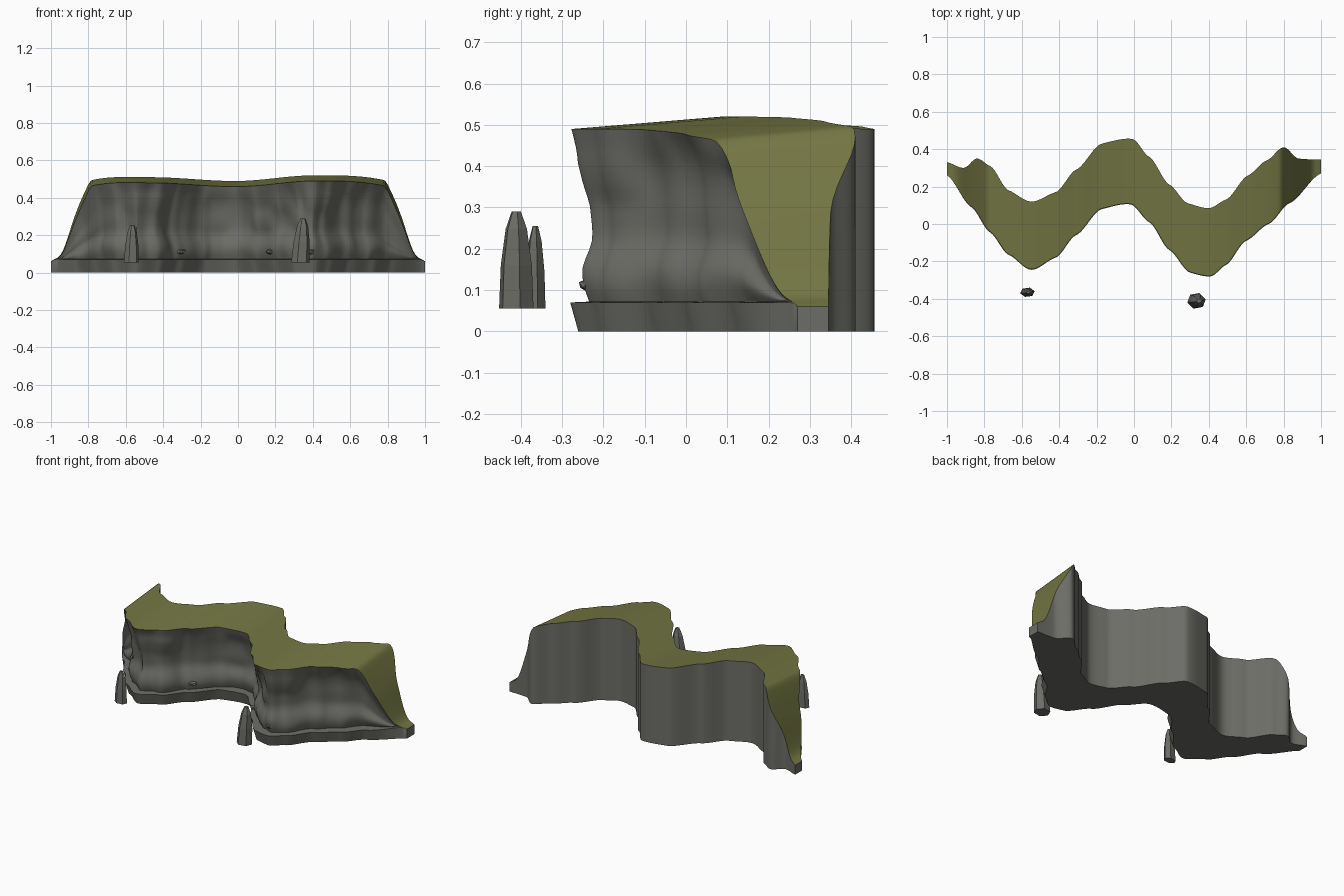
import bpy, bmesh, math, random
from mathutils import Vector

random.seed(7)
if "Cube" in bpy.data.objects:
    bpy.data.objects.remove(bpy.data.objects["Cube"])


def material(name, rgb):
    m = bpy.data.materials.new(name)
    m.use_nodes = True
    m.diffuse_color = (*rgb, 1)
    m.node_tree.nodes["Principled BSDF"].inputs["Base Color"].default_value = (*rgb, 1)
    return m


rock = material("grey rock", (0.15, 0.15, 0.135))
grass = material("olive grass", (0.17, 0.18, 0.055))


def curve(points, flow=1.0):
    """Smooth function through (position, value) points; low flow gives steps."""
    n = len(points) - 1

    def slope(i):
        a, b = points[max(i - 1, 0)], points[min(i + 1, n)]
        return flow * (b[1] - a[1]) / (b[0] - a[0])

    def value(x):
        i = 0
        while i < n - 1 and x > points[i + 1][0]:
            i += 1
        (x0, v0), (x1, v1) = points[i], points[i + 1]
        h = x1 - x0
        t = (x - x0) / h
        s = t * t * (3 - 2 * t)
        return (v0 + (v1 - v0) * s + h * slope(i) * t * (1 - t) ** 2
                - h * slope(i + 1) * t * t * (1 - t))
    return value


# Plan outlines, crest height and cliff profile
front = curve([(-1, .26), (-.87, .09), (-.77, -.045), (-.67, -.165), (-.55, -.245),
               (-.42, -.18), (-.31, -.06), (-.17, .08), (-.02, .105), (.08, .01),
               (.19, -.14), (.3, -.26), (.41, -.28), (.49, -.22), (.6, -.09),
               (.72, 0), (.83, .11), (1, .27)], .4)
back = curve([(-1, .33), (-.91, .3), (-.84, .35), (-.77, .31), (-.67, .18),
              (-.55, .12), (-.42, .17), (-.31, .29), (-.17, .43), (-.01, .455),
              (.08, .36), (.19, .21), (.29, .11), (.4, .085), (.49, .13),
              (.61, .26), (.71, .34), (.8, .41), (.88, .35), (1, .345)], .4)
crest = curve([(-1, .06), (-.94, .11), (-.87, .31), (-.82, .43), (-.78, .495),
               (-.45, .51), (0, .49), (.4, .52), (.78, .495), (.82, .43),
               (.87, .31), (.94, .11), (1, .06)])
inset = curve([(0, .05), (.1, .036), (.2, .035), (.35, .058), (.5, .055),
               (.7, .045), (.85, .028), (1, .003)])

# Weathering of the cliff face: upright ribs with a few soft ledges
COLS, ROWS = 20, 4
ribs = [random.uniform(-.014, .014) for c in range(COLS + 1)]
blocks = [[rib + random.uniform(-.011, .011) for r in range(ROWS + 1)] for rib in ribs]


def weathering(x, t):
    def cell(v, count, margin):
        i = min(int(v), count - 1)
        f = min(max((v - i - margin) / (1 - 2 * margin), 0), 1)
        return i, f * f * (3 - 2 * f)
    c, a = cell((x + 1) / 2 * COLS, COLS, .25)
    r, b = cell(t * ROWS, ROWS, .1)
    low = blocks[c][r] * (1 - a) + blocks[c + 1][r] * a
    high = blocks[c][r + 1] * (1 - a) + blocks[c + 1][r + 1] * a
    return (low * (1 - b) + high * b) * min(1, 5 * (1 - t))


STEPS, FACE, TOP = 180, 20, 4


def section(x):
    """Closed cross-section: base, face, top, back."""
    h = crest(x)
    fade = min(1, max(0, (h - .06) / .3))
    rim = h - .03 * fade
    base = min(.07, h - .004)
    e = .05
    a, b = max(x - e, -1), min(x + e, 1)
    tangent = Vector((b - a, front(b) - front(a))).normalized()
    normal = Vector((-tangent.y, tangent.x))

    def at(depth, z):
        p = Vector((x, front(x))) + normal * depth * fade
        return (p.x, p.y, z)

    pts = [at(.02, 0), at(0, base)]
    for i in range(FACE + 1):
        t = i / FACE
        pts.append(at(inset(t) + weathering(x, t), base + .002 + (rim - base - .002) * t))
    edge, rear = Vector(pts[-1]), Vector((x, back(x), h))
    pts += [tuple(edge.lerp(rear, i / TOP)) for i in range(1, TOP + 1)]
    return pts + [(x, back(x), 0)]


def finish(bm, name, mats, angle=None):
    bmesh.ops.recalc_face_normals(bm, faces=bm.faces[:])
    mesh = bpy.data.meshes.new(name)
    bm.to_mesh(mesh)
    bm.free()
    ob = bpy.data.objects.new(name, mesh)
    bpy.context.collection.objects.link(ob)
    for m in mats:
        mesh.materials.append(m)
    if angle:
        bpy.ops.object.select_all(action='DESELECT')
        ob.select_set(True)
        bpy.context.view_layer.objects.active = ob
        bpy.ops.object.shade_smooth_by_angle(angle=math.radians(angle))


def loft(bm, rings):
    rows = [[bm.verts.new(p) for p in ring] for ring in rings]
    n = len(rows[0])
    faces = []
    for a, b in zip(rows, rows[1:]):
        for j in range(n):
            k = (j + 1) % n
            faces.append((j, bm.faces.new((a[j], a[k], b[k], b[j]))))
    bm.faces.new(rows[0])
    bm.faces.new(rows[-1])
    return faces


# Cliff: grass on the top strip, rock elsewhere
bm = bmesh.new()
first_top = FACE + 2
for j, face in loft(bm, [section(-1 + 2 * i / STEPS) for i in range(STEPS + 1)]):
    face.material_index = 1 if first_top <= j < first_top + TOP else 0
finish(bm, "cliff", [rock, grass], 45)


# Free-standing rock spires
def spire(name, x, y, rx, ry, top, lean):
    bm = bmesh.new()
    rings = []
    for t, s in ((0, 1), (.45, .9), (.82, .62), (1, .27)):
        ring = []
        for k in range(6):
            a = math.tau * k / 6 + .2
            ring.append((x + lean * t + rx * s * math.cos(a),
                         y + ry * s * math.sin(a), .055 + (top - .055) * t))
        rings.append(ring)
    loft(bm, rings)
    finish(bm, name, [rock])


spire("left_side_spire", .333, -.411, .049, .044, .29, .015)
spire("right_side_spire", -.57, -.365, .04, .026, .255, .005)

# Small boulders along the ledge
for i, (x, size) in enumerate(((-.31, .036), (.17, .028), (.39, .026))):
    bm = bmesh.new()
    bmesh.ops.create_icosphere(bm, subdivisions=1, radius=1)
    for v in bm.verts:
        v.co *= random.uniform(.85, 1.1)
        v.co = Vector((x + v.co.x * size, front(x) + .042 + v.co.y * .025,
                       .112 + v.co.z * .016))
    finish(bm, f"ledge_boulder_{i + 1}", [rock])
